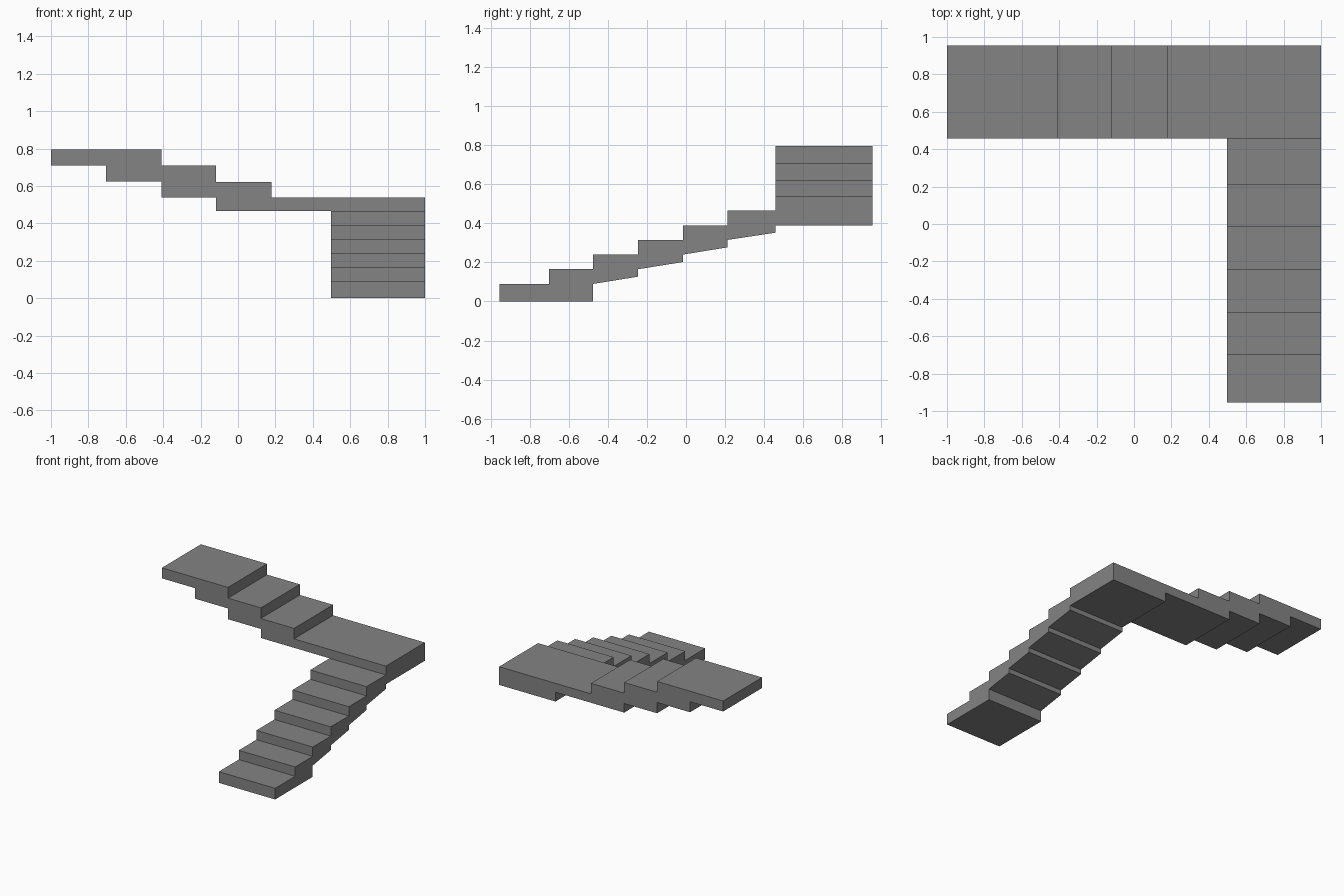
import bpy
import bmesh
from mathutils import Vector

cube = bpy.data.objects.get("Cube")
if cube:
    bpy.data.objects.remove(cube, do_unlink=True)

grey = bpy.data.materials.new("concrete_grey")
grey.use_nodes = True
colour = (0.23, 0.23, 0.23, 1)
grey.diffuse_color = colour
grey.node_tree.nodes["Principled BSDF"].inputs["Base Color"].default_value = colour


def extrude_profile(name, points, shift):
    """Fill a side outline and extrude it across the stair width."""
    bm = bmesh.new()
    face = bm.faces.new([bm.verts.new(p) for p in points])
    moved = bmesh.ops.extrude_face_region(bm, geom=[face])["geom"]
    verts = [v for v in moved if isinstance(v, bmesh.types.BMVert)]
    bmesh.ops.translate(bm, verts=verts, vec=Vector(shift))
    bmesh.ops.recalc_face_normals(bm, faces=bm.faces)
    mesh = bpy.data.meshes.new(name)
    bm.to_mesh(mesh)
    bm.free()
    mesh.materials.append(grey)
    obj = bpy.data.objects.new(name, mesh)
    bpy.context.collection.objects.link(obj)


# Lower flight: six treads with a stepped, sloping underside
edges = [-0.955, -0.70, -0.475, -0.245, -0.015, 0.212, 0.458]
rise, first = 0.075, 0.09
profile = [(edges[0], 0)]
for i in range(6):
    z = first + i * rise
    profile += [(edges[i], z), (edges[i + 1], z)]
for i in reversed(range(4)):
    z = first + i * rise
    profile += [(edges[i + 3], z + 0.037), (edges[i + 2], z)]
profile.append((edges[2], 0))
extrude_profile("lower_flight", [(0.497, y, z) for y, z in profile], (0.503, 0, 0))

# Corner landing and upper flight: one continuous slab
top = [(1, 0.537), (0.18, 0.537), (0.18, 0.622), (-0.117, 0.622),
       (-0.117, 0.708), (-0.41, 0.708), (-0.41, 0.795), (-1, 0.795)]
bottom = [(-1, 0.71), (-0.705, 0.71), (-0.705, 0.625), (-0.41, 0.625),
          (-0.41, 0.538), (-0.117, 0.538), (-0.117, 0.465),
          (0.497, 0.465), (0.497, 0.39), (1, 0.39)]
extrude_profile("landing_and_upper_flight",
                [(x, 0.458, z) for x, z in top + bottom], (0, 0.497, 0))
